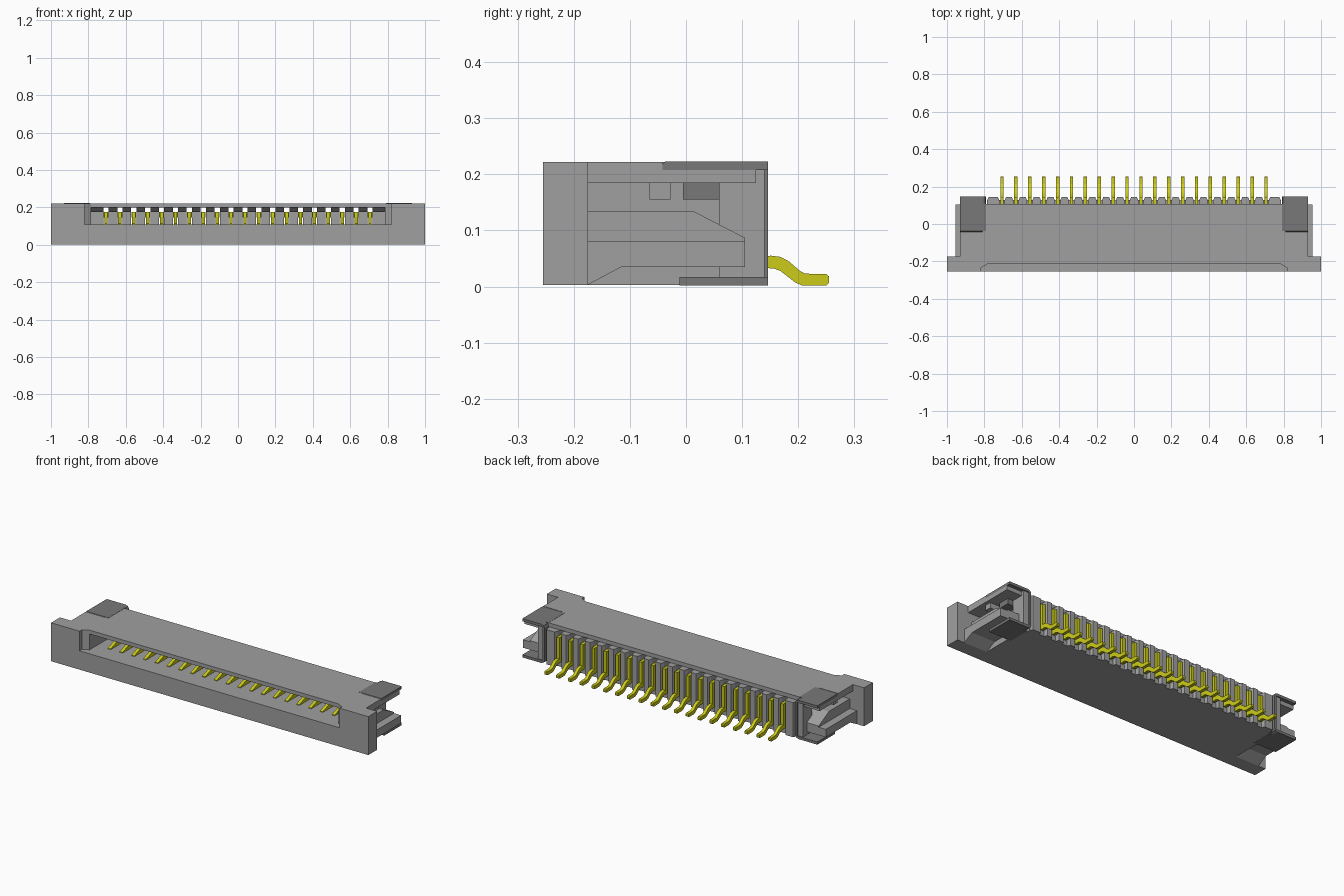
import bpy
import bmesh
from mathutils import Vector

if "Cube" in bpy.data.objects:
    bpy.data.objects.remove(bpy.data.objects["Cube"])


def material(name, rgb):
    m = bpy.data.materials.new(name)
    m.use_nodes = True
    m.diffuse_color = (*rgb, 1)
    m.node_tree.nodes["Principled BSDF"].inputs["Base Color"].default_value = (*rgb, 1)
    return m


GREY = material("housing grey", (0.35, 0.35, 0.35))
DARK = material("clamp dark grey", (0.19, 0.19, 0.19))
YELLOW = material("contact yellow", (0.60, 0.60, 0.01))

PITCH = 0.0743
PINS = [(i - 9.5) * PITCH for i in range(20)]


def prism(bm, pts, axis, lo, hi):
    """Extrude a closed 2D profile along an axis (x: yz, y: xz, z: xy)."""
    def place(p, d):
        return {"x": (d, *p), "y": (p[0], d, p[1]), "z": (*p, d)}[axis]
    face = bm.faces.new([bm.verts.new(place(p, lo)) for p in pts])
    ext = bmesh.ops.extrude_face_region(bm, geom=[face])
    shift = Vector(place((0, 0), hi - lo))
    bmesh.ops.translate(bm, vec=shift,
                        verts=[v for v in ext["geom"] if isinstance(v, bmesh.types.BMVert)])


def box(bm, x, y, z):
    prism(bm, [(x[0], y[0]), (x[1], y[0]), (x[1], y[1]), (x[0], y[1])], "z", *z)


def finish(bm, name, mat, mirror=False):
    bmesh.ops.recalc_face_normals(bm, faces=bm.faces)
    me = bpy.data.meshes.new(name)
    bm.to_mesh(me)
    bm.free()
    me.materials.append(mat)
    ob = bpy.data.objects.new(name, me)
    bpy.context.collection.objects.link(ob)
    if mirror:
        ob.modifiers.new("Mirror", "MIRROR").use_mirror_merge = False
    return ob


# Floor, front lip and set-back roof
bm = bmesh.new()
box(bm, (-0.80, 0.80), (-0.175, 0.108), (0.003, 0.11))
box(bm, (-1, 1), (-0.255, -0.175), (0.003, 0.11))
finish(bm, "housing_floor", GREY)
bm = bmesh.new()
box(bm, (-0.79, 0.79), (-0.215, 0.108), (0.20, 0.222))
finish(bm, "housing_roof", GREY)

# Ribs between contacts: bevelled lead-in under the roof, wall at the back
bm = bmesh.new()
rib = [(-0.20, 0.20), (-0.165, 0.175), (0.02, 0.175), (0.02, 0.11),
       (0.108, 0.11), (0.108, 0.20)]
edges = [-0.785] + [x + s * 0.014 for x in PINS for s in (-1, 1)] + [0.785]
for a, b in zip(edges[::2], edges[1::2]):
    prism(bm, rib, "x", a, b)
finish(bm, "inner_ribs", GREY)

# Tapered back teeth and the sill below them
bm = bmesh.new()
for a, b in zip(edges[::2], edges[1::2]):
    prism(bm, [(a, 0.108), (b, 0.108), (b, 0.125), (b - 0.008, 0.145),
               (a + 0.008, 0.145), (a, 0.125)], "z", 0.003, 0.20)
box(bm, (-0.785, 0.785), (0.108, 0.128), (0.003, 0.032))
finish(bm, "back_teeth", GREY)

# Front flange ears
bm = bmesh.new()
box(bm, (0.82, 1), (-0.255, -0.175), (0.11, 0.222))
prism(bm, [(0.785, -0.215), (0.82, -0.235), (0.82, -0.175), (0.785, -0.175)],
      "z", 0.11, 0.222)
finish(bm, "flange_ears", GREY, True)

# End walls, top wings and hanging tabs
bm = bmesh.new()
box(bm, (0.785, 0.81), (-0.175, 0.108), (0.003, 0.222))
box(bm, (0.81, 0.93), (-0.175, -0.042), (0.185, 0.222))
box(bm, (0.81, 0.93), (-0.042, 0.125), (0.185, 0.208))
box(bm, (0.81, 0.91), (-0.065, -0.028), (0.155, 0.185))
box(bm, (0.804, 0.835), (0.06, 0.14), (0.017, 0.208))
finish(bm, "end_walls", GREY, True)

# Side latches: a long bar with a stepped wedge on top
bm = bmesh.new()
prism(bm, [(-0.175, 0.035), (0.105, 0.035), (0.105, 0.08), (-0.175, 0.08)],
      "x", 0.81, 0.955)
prism(bm, [(-0.175, 0.08), (0.105, 0.08), (0.105, 0.087), (0.012, 0.135),
           (-0.175, 0.135)], "x", 0.81, 0.91)
prism(bm, [(-0.175, 0.003), (-0.115, 0.035), (-0.175, 0.035)], "x", 0.81, 0.955)
finish(bm, "side_latches", GREY, True)

# Bent clamps wrapping the ends: top plate, back strip, foot plate and barb
bm = bmesh.new()
prism(bm, [(0.93, 0.223), (0.81, 0.223), (0.796, 0.218), (0.79, 0.206),
           (0.79, 0.020), (0.796, 0.008), (0.81, 0.002), (0.93, 0.002),
           (0.93, 0.017), (0.803, 0.017), (0.803, 0.208), (0.93, 0.208)],
      "y", 0.109, 0.146)
prism(bm, [(-0.042, 0.208), (0.110, 0.208), (0.110, 0.223), (-0.037, 0.223),
           (-0.042, 0.218)], "x", 0.79, 0.93)
box(bm, (0.79, 0.93), (-0.012, 0.11), (0.002, 0.017))
box(bm, (0.81, 0.87), (-0.005, 0.06), (0.155, 0.186))
finish(bm, "end_clamps", DARK, True)

# Contacts: sloping spring arm, upright and bent solder tail
arm = [(-0.15, 0.100), (0.10, 0.100), (0.10, 0.04), (0.145, 0.030),
       (0.145, 0.175), (-0.02, 0.175), (-0.05, 0.150), (-0.15, 0.114)]
tail = [(0.13, 0.054), (0.13, 0.034), (0.157, 0.032), (0.168, 0.028),
        (0.195, 0.007), (0.207, 0.002), (0.25, 0.002), (0.255, 0.007),
        (0.255, 0.018), (0.25, 0.022), (0.213, 0.023), (0.203, 0.028),
        (0.182, 0.046), (0.168, 0.053), (0.152, 0.055)]
bm = bmesh.new()
for x in PINS:
    prism(bm, arm, "x", x - 0.009, x + 0.009)
    prism(bm, tail, "x", x - 0.009, x + 0.009)
    box(bm, (x - 0.013, x + 0.013), (-0.02, 0.10), (0.145, 0.175))
finish(bm, "contacts", YELLOW)
